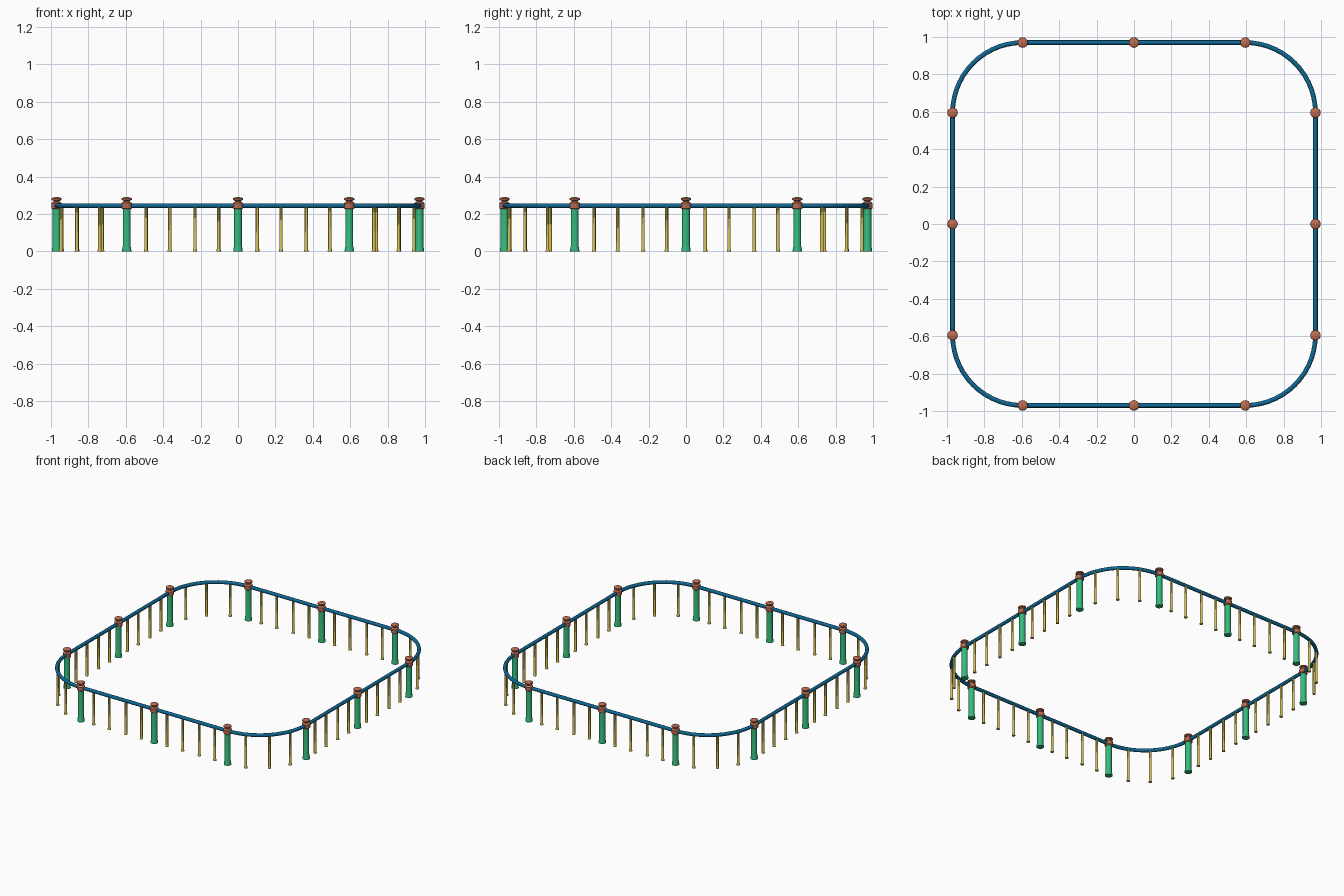
import bpy, math
from math import sin, cos, radians, pi

if "Cube" in bpy.data.objects:
    bpy.data.objects.remove(bpy.data.objects["Cube"])

HALF, STRAIGHT = 0.97, 0.595      # fence line offset, end of the straight runs
R = HALF - STRAIGHT               # corner radius


def material(name, rgb):
    m = bpy.data.materials.new(name)
    lin = [((c / 255 + 0.055) / 1.055) ** 2.4 for c in rgb]
    m.diffuse_color = (*lin, 1)
    m.use_nodes = True
    m.node_tree.nodes["Principled BSDF"].inputs["Base Color"].default_value = m.diffuse_color
    return m


GREEN = material("green", (52, 188, 126))
BROWN = material("copper brown", (190, 108, 80))
YELLOW = material("straw yellow", (212, 190, 86))
BLUE = material("deep blue", (15, 104, 148))


def finish(name, verts, faces, mat):
    me = bpy.data.meshes.new(name)
    me.from_pydata(verts, [], faces)
    me.materials.append(mat)
    ob = bpy.data.objects.new(name, me)
    bpy.context.collection.objects.link(ob)
    bpy.context.view_layer.objects.active = ob
    bpy.ops.object.select_all(action='DESELECT')
    ob.select_set(True)
    bpy.ops.object.shade_smooth_by_angle(angle=radians(35))
    return ob


def lathe(name, profile, spots, mat, n=16):
    """Turn an (r, z) profile round z at every spot."""
    verts, faces = [], []
    for x, y in spots:
        b = len(verts)
        for r, z in profile:
            verts += [(x + r * cos(2 * pi * i / n), y + r * sin(2 * pi * i / n), z)
                      for i in range(n)]
        for k in range(len(profile) - 1):
            for i in range(n):
                j = (i + 1) % n
                faces.append((b + k * n + i, b + k * n + j,
                              b + (k + 1) * n + j, b + (k + 1) * n + i))
        faces.append([b + i for i in reversed(range(n))])
        faces.append([b + (len(profile) - 1) * n + i for i in range(n)])
    return finish(name, verts, faces, mat)


def four(points):
    """Repeat points by quarter turns about the centre."""
    out = []
    for q in range(4):
        c, s = round(cos(q * pi / 2)), round(sin(q * pi / 2))
        out += [(x * c - y * s, x * s + y * c) for x, y in points]
    return out


def corner(deg):
    return (STRAIGHT + R * sin(radians(deg)), -STRAIGHT - R * cos(radians(deg)))


# Spots along the front side and its right-hand corner
post_spots = four([(x, -HALF) for x in (-STRAIGHT, 0, STRAIGHT)])
offsets = (0.103, 0.23, 0.365, 0.491)
baluster_spots = four([(x0 + d, -HALF) for x0 in (-STRAIGHT, 0) for d in offsets]
                      + [corner(a) for a in (20.5, 44.7, 67.3)])

# Main posts with slightly flared feet
lathe("posts", [(0.025, 0), (0.024, 0.015), (0.0205, 0.03), (0.0205, 0.23)],
      post_spots, GREEN)

# Post caps: collar, neck and domed knob
lathe("post_caps", [(0.022, 0.226), (0.028, 0.231), (0.028, 0.258), (0.022, 0.263),
                    (0.016, 0.266), (0.018, 0.272), (0.027, 0.276), (0.027, 0.284),
                    (0.018, 0.289), (0.006, 0.291)], post_spots, BROWN)

# Thin balusters
lathe("balusters", [(0.0115, 0), (0.011, 0.008), (0.009, 0.014), (0.009, 0.242)],
      baluster_spots, YELLOW, 10)

# Handrail: a tube swept along the rounded square
SEG, N, RAD, Z = 14, 12, 0.0125, 0.245
verts, faces = [], []
for q in range(4):
    for s in range(SEG + 1):
        a = radians(90 * s / SEG)
        for i in range(N):
            t = 2 * pi * i / N
            r = R + RAD * cos(t)
            x, y = STRAIGHT + r * sin(a), -STRAIGHT - r * cos(a)
            for _ in range(q):
                x, y = -y, x
            verts.append((x, y, Z + RAD * sin(t)))
rings = 4 * (SEG + 1)
for k in range(rings):
    m = (k + 1) % rings
    for i in range(N):
        j = (i + 1) % N
        faces.append((k * N + i, m * N + i, m * N + j, k * N + j))
finish("handrail", verts, faces, BLUE)
